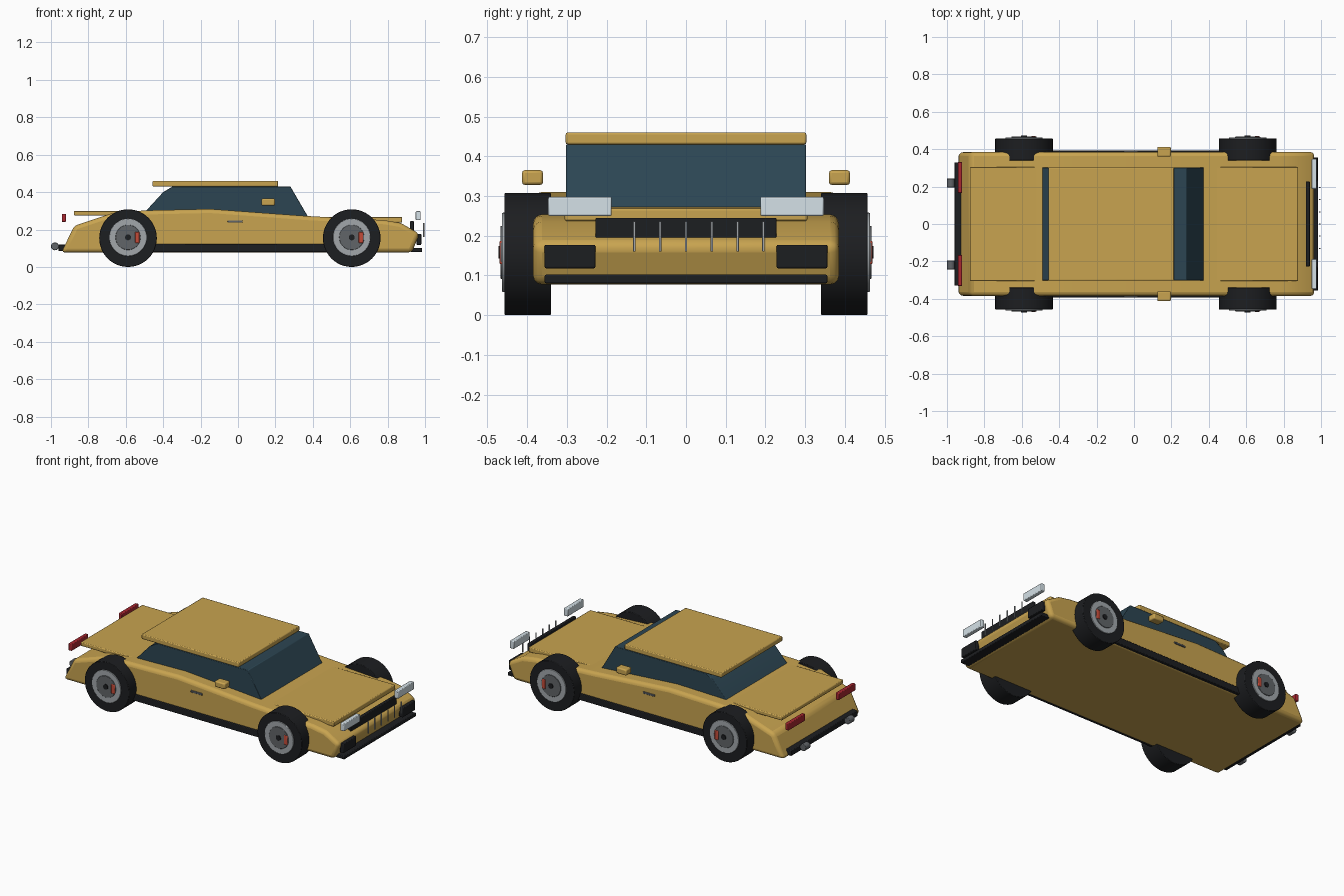
import bpy, bmesh, math

if "Cube" in bpy.data.objects:
    bpy.data.objects.remove(bpy.data.objects["Cube"])


def mat(name, rgb):
    m = bpy.data.materials.new(name)
    m.diffuse_color = (*rgb, 1)
    m.use_nodes = True
    m.node_tree.nodes["Principled BSDF"].inputs["Base Color"].default_value = m.diffuse_color
    return m


GOLD = mat("gold_paint", (0.58, 0.37, 0.08))
BLACK = mat("black_trim", (0.012, 0.013, 0.015))
GLASS = mat("tinted_glass", (0.025, 0.06, 0.085))
SILVER = mat("silver", (0.36, 0.39, 0.41))
STEEL = mat("dark_steel", (0.12, 0.13, 0.14))
RED = mat("red_lens", (0.4, 0.02, 0.03))
CALIPER = mat("red_caliper", (0.55, 0.07, 0.04))
LAMP = mat("lamp_glass", (0.66, 0.75, 0.8))


def finish(ob, material, bevel=0.0, segments=2):
    ob.data.materials.append(material)
    if bevel:
        b = ob.modifiers.new("bevel", 'BEVEL')
        b.width, b.segments, b.limit_method = bevel, segments, 'ANGLE'
        b.angle_limit = math.radians(25)
    bpy.ops.object.select_all(action='DESELECT')
    ob.select_set(True)
    bpy.context.view_layer.objects.active = ob
    bpy.ops.object.shade_smooth_by_angle(angle=math.radians(35))
    return ob


def box(name, x, y, z, material, bevel=0.004):
    """Box given by its (min, max) range on each axis."""
    bpy.ops.mesh.primitive_cube_add(size=1, location=[sum(r) / 2 for r in (x, y, z)])
    ob = bpy.context.object
    ob.name = name
    ob.scale = [r[1] - r[0] for r in (x, y, z)]
    bpy.ops.object.transform_apply(location=False, rotation=False, scale=True)
    return finish(ob, material, bevel)


def side(y0, y1, s):
    return tuple(sorted((s * y0, s * y1)))


def cyl(name, r, y, x, z, material, bevel=0.0, verts=40):
    """Cylinder lying along y."""
    bpy.ops.mesh.primitive_cylinder_add(radius=r, depth=y[1] - y[0], vertices=verts,
                                        location=(x, sum(y) / 2, z),
                                        rotation=(math.pi / 2, 0, 0))
    ob = bpy.context.object
    ob.name = name
    return finish(ob, material, bevel)


def extrude(name, profile, half, material, bevel, segments=2):
    """Side profile (x, z) extruded across the car width."""
    bm = bmesh.new()
    f = bm.faces.new([bm.verts.new((x, -half, z)) for x, z in profile])
    new = bmesh.ops.extrude_face_region(bm, geom=[f])["geom"]
    bmesh.ops.translate(bm, vec=(0, 2 * half, 0),
                        verts=[v for v in new if isinstance(v, bmesh.types.BMVert)])
    bmesh.ops.recalc_face_normals(bm, faces=bm.faces)
    me = bpy.data.meshes.new(name)
    bm.to_mesh(me)
    bm.free()
    ob = bpy.data.objects.new(name, me)
    bpy.context.collection.objects.link(ob)
    return finish(ob, material, bevel, segments)


# Body shell, glasshouse and roof
extrude("body", [(-0.945, 0.077), (-0.875, 0.22), (-0.68, 0.285), (-0.5, 0.302),
                 (-0.15, 0.31), (0.37, 0.272), (0.78, 0.25), (0.87, 0.235),
                 (0.97, 0.178), (0.93, 0.077)], 0.385, GOLD, 0.022, 3)
extrude("cabin_glass", [(-0.51, 0.28), (-0.4, 0.4), (-0.35, 0.43), (0.28, 0.43),
                        (0.385, 0.25)], 0.302, GLASS, 0.003)
box("roof", (-0.457, 0.215), (-0.303, 0.303), (0.43, 0.46), GOLD, 0.005)

# Bonnet and boot lids
box("bonnet", (0.3, 0.877), (-0.306, 0.306), (0.237, 0.268), GOLD, 0.005)
box("boot_lid", (-0.877, -0.47), (-0.306, 0.306), (0.275, 0.3), GOLD, 0.005)

# Front bumper lip, grille and rear bumper
box("front_lip", (0.925, 0.985), (-0.356, 0.356), (0.08, 0.102), BLACK)
box("grille", (0.92, 0.94), (-0.228, 0.228), (0.188, 0.245), BLACK)
for i in range(6):
    box("grille_bar", (0.99, 0.996), (0.065 * i - 0.133, 0.065 * i - 0.127),
        (0.16, 0.236), SILVER, 0.001)
box("rear_bumper", (-0.96, -0.915), (-0.33, 0.33), (0.085, 0.12), BLACK)

for s in (-1, 1):
    # Side trim
    box("sill", (-0.5, 0.52), side(0.34, 0.393, s), (0.08, 0.122), BLACK)
    box("mirror", (0.125, 0.197), side(0.36, 0.413, s), (0.328, 0.365), GOLD, 0.007)
    box("door_handle", (-0.055, 0.025), side(0.38, 0.391, s), (0.237, 0.249), STEEL, 0.003)
    # Lights, intakes and exhausts
    box("headlight", (0.95, 0.977), side(0.187, 0.347, s), (0.25, 0.298), LAMP)
    box("air_intake", (0.955, 0.98), side(0.228, 0.356, s), (0.118, 0.177), BLACK)
    box("tail_light", (-0.942, -0.92), side(0.165, 0.332, s), (0.24, 0.284), RED)
    cyl("exhaust", 0.021, side(0.195, 0.243, s), -0.979, 0.11, STEEL, 0.003, 20)
    # Wheels
    for x in (-0.588, 0.608):
        cyl("tyre", 0.154, side(0.34, 0.457, s), x, 0.154, BLACK, 0.003, 48)
        cyl("rim", 0.1, side(0.4, 0.463, s), x, 0.158, SILVER, 0.002)
        cyl("brake_disc", 0.067, side(0.4, 0.467, s), x, 0.158, STEEL, 0.002)
        cyl("hub_cap", 0.016, side(0.4, 0.472, s), x, 0.158, BLACK, 0.0, 16)
        box("caliper", (x + 0.037, x + 0.062), side(0.42, 0.47, s), (0.128, 0.187), CALIPER)
